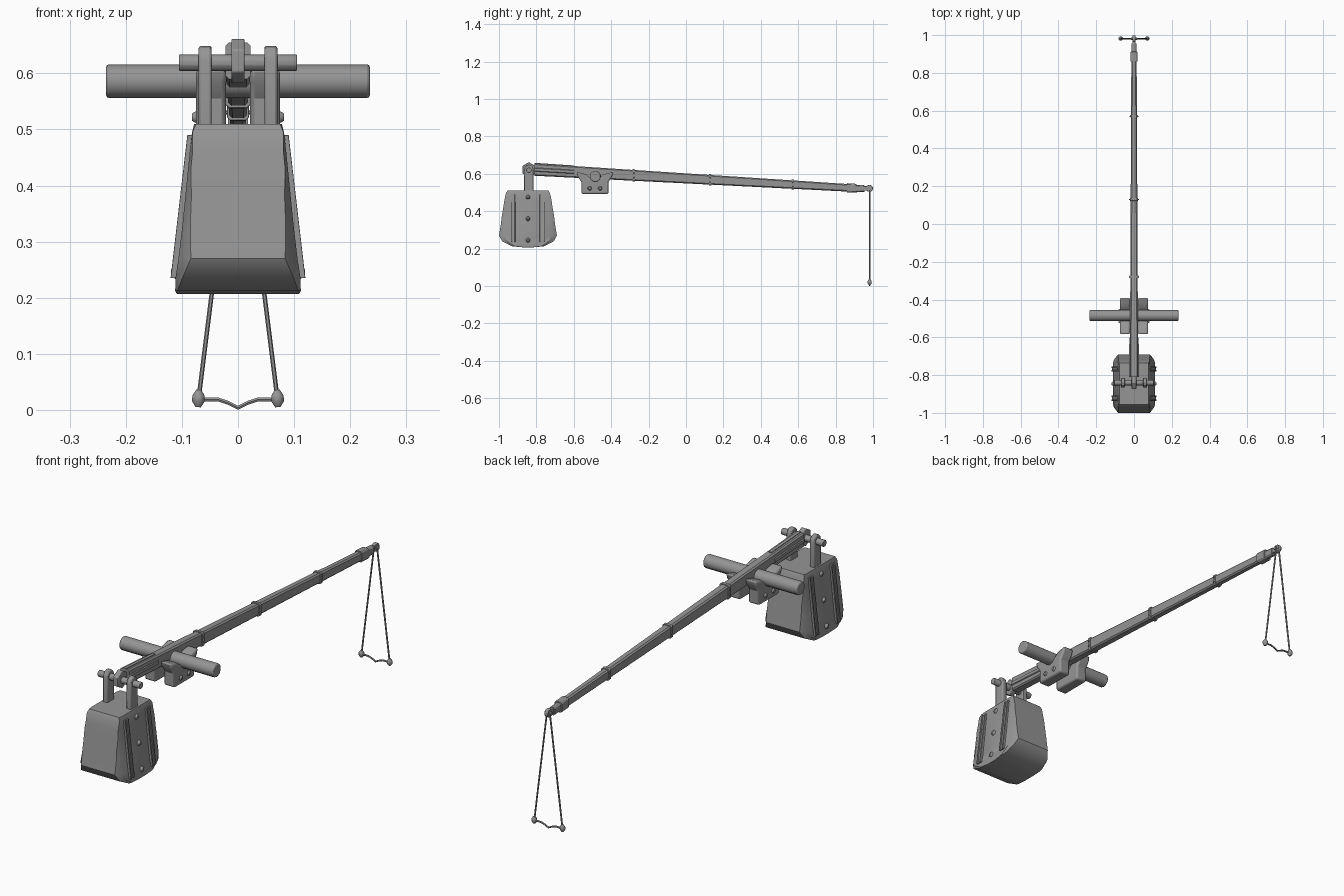
import bpy, bmesh, math
from mathutils import Vector

cube = bpy.data.objects.get("Cube")
if cube:
    bpy.data.objects.remove(cube, do_unlink=True)

GREY = (0.3, 0.3, 0.3, 1)
mat = bpy.data.materials.new("plain grey")
mat.use_nodes = True
mat.diffuse_color = GREY
mat.node_tree.nodes["Principled BSDF"].inputs["Base Color"].default_value = GREY


def finish(name, bm, bevel=0, smooth=30):
    bmesh.ops.recalc_face_normals(bm, faces=bm.faces)
    mesh = bpy.data.meshes.new(name)
    bm.to_mesh(mesh)
    bm.free()
    mesh.materials.append(mat)
    ob = bpy.data.objects.new(name, mesh)
    bpy.context.collection.objects.link(ob)
    if bevel:
        mod = ob.modifiers.new("bevel", 'BEVEL')
        mod.width, mod.segments = bevel, 2
        mod.limit_method, mod.angle_limit = 'ANGLE', math.radians(35)
    bpy.ops.object.select_all(action='DESELECT')
    ob.select_set(True)
    bpy.context.view_layer.objects.active = ob
    bpy.ops.object.shade_smooth_by_angle(angle=math.radians(smooth))
    return ob


def loft(name, rings, bevel=0, smooth=30):
    """Skin a list of equal-length rings and cap both ends."""
    bm = bmesh.new()
    loops = [[bm.verts.new(p) for p in ring] for ring in rings]
    n = len(rings[0])
    for a, b in zip(loops, loops[1:]):
        for i in range(n):
            j = (i + 1) % n
            bm.faces.new((a[i], a[j], b[j], b[i]))
    bm.faces.new(loops[0])
    bm.faces.new(loops[-1])
    return finish(name, bm, bevel, smooth)


def prism(name, profile, x0, x1, bevel=0):
    """Extrude a (y, z) profile along x."""
    return loft(name, [[(x, y, z) for y, z in profile] for x in (x0, x1)], bevel)


def rod(name, a, b, radii, sides=12, bevel=0):
    """Round rod from a to b; radii are spread evenly along it."""
    a, b = Vector(a), Vector(b)
    q = (b - a).to_track_quat('Z', 'Y')
    rings = []
    for k, r in enumerate(radii):
        c = a.lerp(b, k / (len(radii) - 1))
        rings.append([c + q @ Vector((r * math.cos(t), r * math.sin(t), 0))
                      for t in (2 * math.pi * (i + 0.5) / sides for i in range(sides))])
    return loft(name, rings, bevel, 40)


def octagon(hx, hy, cx, cy):
    return [(hx, cy), (cx, hy), (-cx, hy), (-hx, cy),
            (-hx, -cy), (-cx, -hy), (cx, -hy), (hx, -cy)]


# Tapered, slightly sloping throwing arm
def arm_at(y):
    t = (y + 0.82) / 1.72
    return 0.623 - 0.1 * t, 0.022 - 0.008 * t, 0.033 - 0.013 * t


def arm_ring(y, grow=0.0):
    z, hx, hz = arm_at(y)
    hx, hz = hx + grow, hz + grow
    return [(u, y, z + v) for u, v in octagon(hx, hz, hx - 0.006, hz - 0.006)]


def sleeve(name, y0, y1, grow):
    return loft(name, [arm_ring(y0, grow), arm_ring(y1, grow)], 0.001)


loft("throwing_arm", [arm_ring(y) for y in (-0.81, -0.28, 0.13, 0.57, 0.88)])
for i, y in enumerate((-0.28, 0.13, 0.57)):
    sleeve(f"arm_band_{i}", y - 0.007, y + 0.007, 0.004)
    z, hx, hz = arm_at(y)
    for s in (-1, 1):
        for v in (-0.012, 0.012):
            rod(f"band_stud_{i}", (s * hx, y, z + v), (s * (hx + 0.008), y, z + v), (0.005, 0.003), 6)
sleeve("arm_ferrule", 0.86, 0.912, 0.004)
sleeve("arm_ferrule_tip", 0.905, 0.955, -0.001)

# Iron straps along the thick end of the arm
for s in (-1, 1):
    rings = []
    for y in (-0.81, -0.6):
        z, hx, hz = arm_at(y)
        rings.append([(s * x, y, z + v) for x, v in
                      ((hx, -0.01), (hx + 0.004, -0.007), (hx + 0.004, 0.007), (hx, 0.01))])
    loft("arm_side_strap", rings)
loft("arm_top_strap", [[(x, y, arm_at(y)[0] + arm_at(y)[2] + dz) for x, dz in
                        ((-0.007, -0.002), (-0.007, 0.003), (0.007, 0.003), (0.007, -0.002))]
                       for y in (-0.81, -0.6)])

# Sling hook and eye at the thin tip
prism("tip_tongue", [(0.94, 0.508), (0.94, 0.535), (0.975, 0.533), (0.975, 0.512)], -0.008, 0.008, 0.002)
rod("tip_eye", (-0.008, 0.981, 0.522), (0.008, 0.981, 0.522), (0.019, 0.019), 10, 0.002)
rod("tip_pin", (-0.016, 0.981, 0.522), (0.016, 0.981, 0.522), (0.008, 0.008), 8)

# Sling cords, end knots and pouch cord
SLING_Y = 0.982
for s in (-1, 1):
    rod("sling_cord", (s * 0.007, SLING_Y, 0.525), (s * 0.07, SLING_Y, 0.022), (0.004, 0.004), 6)
    rod("sling_knot", (s * 0.071, SLING_Y, 0.005), (s * 0.07, SLING_Y, 0.036),
        (0.005, 0.012, 0.012, 0.005), 8)
path = [(-0.07, 0.019), (-0.036, 0.019), (-0.018, 0.013), (0, 0.004),
        (0.018, 0.013), (0.036, 0.019), (0.07, 0.019)]
loft("pouch_cord", [[(x, SLING_Y + 0.004 * math.cos(t), z + 0.004 * math.sin(t))
                     for t in (math.pi * k / 3 for k in range(6))] for x, z in path])

# Axle and its cheek blocks
rod("axle", (-0.235, -0.485, 0.586), (0.235, -0.485, 0.586), (0.03, 0.03), 14, 0.005)
half = [(0.026, 0.578), (0.05, 0.598), (0.098, 0.61), (0.092, 0.585), (0.072, 0.555), (0.072, 0.492)]
cheek = [(-0.487 + u, z) for u, z in half] + [(-0.487 - u, z) for u, z in reversed(half)]
for s in (-1, 1):
    prism("axle_cheek", cheek, s * 0.021, s * 0.075, 0.008)
    for u in (-0.028, 0.028):
        rod("cheek_bolt", (s * 0.07, -0.487 + u, 0.522), (s * 0.082, -0.487 + u, 0.522), (0.012, 0.011, 0.007), 8)

# Counterweight: stacked sections (height, half width, half depth, flat front half width)
BOX_Y = -0.845
sections = [(0.207, 0.109, 0.03, 0.107), (0.212, 0.112, 0.085, 0.108), (0.238, 0.111, 0.137, 0.098),
            (0.27, 0.106, 0.155, 0.084), (0.33, 0.099, 0.145, 0.085), (0.38, 0.094, 0.139, 0.083),
            (0.43, 0.089, 0.13, 0.084), (0.46, 0.086, 0.126, 0.081), (0.495, 0.082, 0.118, 0.081),
            (0.51, 0.078, 0.11, 0.075)]
loft("counterweight", [[(x, BOX_Y + y, z) for x, y in octagon(hw, hd, fw, hd * 0.82)]
                       for z, hw, hd, fw in sections], smooth=35)


def side_x(z):
    return 0.08 + (0.51 - z) * 0.117


for s in (-1, 1):
    # Side rails and rivets on the counterweight
    for u in (-0.077, 0.077):
        for du, w, t in ((0, 0.012, 0.004), (-0.01, 0.004, 0.008), (0.01, 0.004, 0.008)):
            rings = []
            for z in (0.235, 0.49):
                y, x = BOX_Y + u + du, side_x(z)
                rings.append([(s * (x - 0.006), y - w, z), (s * (x + t), y - w, z),
                              (s * (x + t), y + w, z), (s * (x - 0.006), y + w, z)])
            loft("counterweight_rail", rings, 0.001)
    for z in (0.245, 0.36, 0.475):
        x = side_x(z)
        rod("counterweight_rivet", (s * (x - 0.005), BOX_Y, z), (s * (x + 0.008), BOX_Y, z),
            (0.013, 0.012, 0.006), 8)
    # Hanger bars with rounded tops
    top = [(-0.84 + 0.025 * math.cos(t), 0.622 + 0.027 * math.sin(t))
           for t in (math.pi * k / 6 for k in range(7))]
    prism("hanger_bar", [(-0.815, 0.495)] + top + [(-0.865, 0.495)], s * 0.047, s * 0.07, 0.004)

# Hanger pin and hexagonal arm eye
rod("hanger_pin", (-0.105, -0.84, 0.619), (0.105, -0.84, 0.619), (0.015, 0.015), 10, 0.002)
hexagon = [(-0.84 + 0.04 * math.sin(math.pi * k / 3), 0.622 + 0.04 * math.cos(math.pi * k / 3))
           for k in range(6)]
prism("arm_eye", hexagon, -0.012, 0.012, 0.003)
